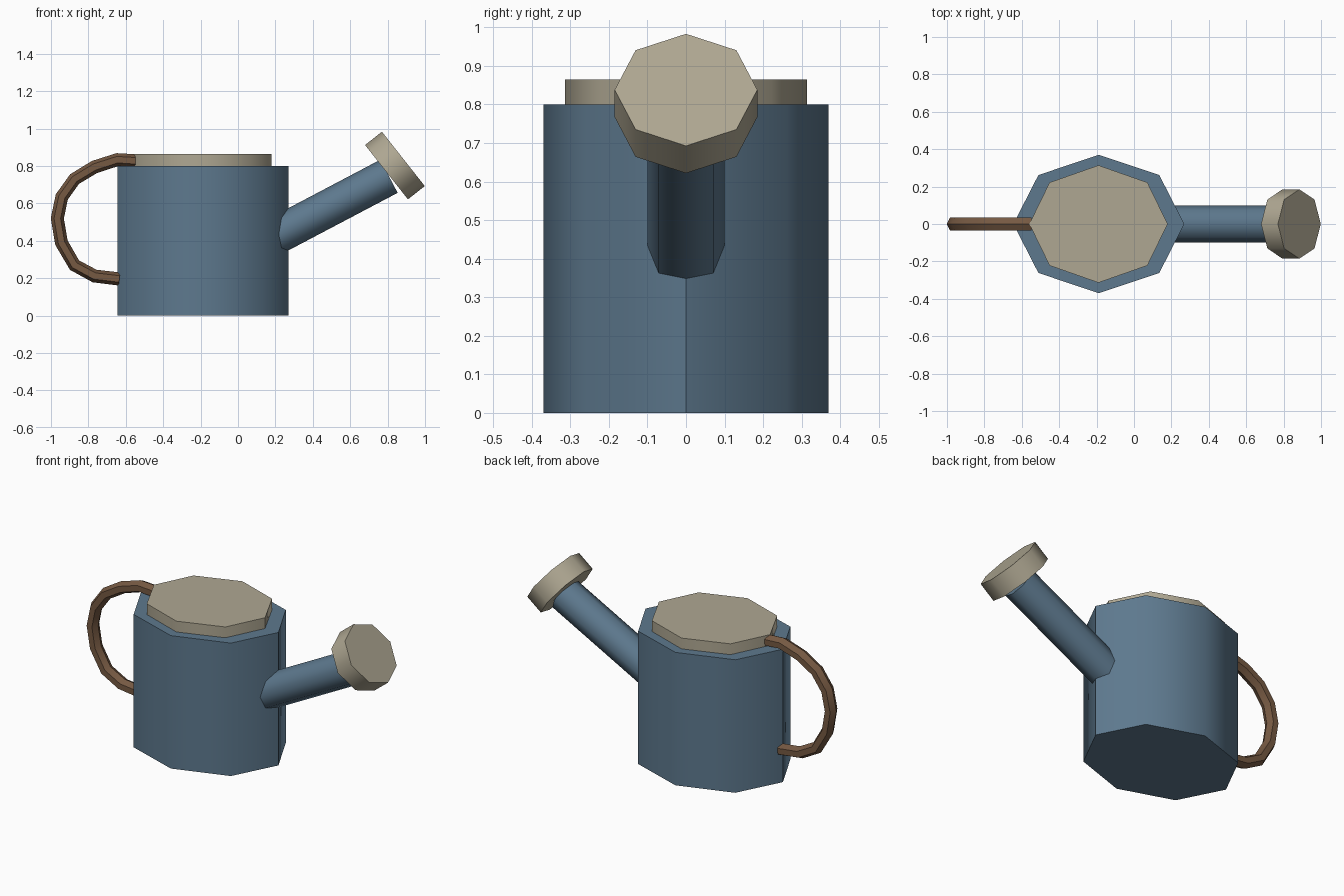
import bpy, bmesh, math
from mathutils import Vector

if "Cube" in bpy.data.objects:
    bpy.data.objects.remove(bpy.data.objects["Cube"])


def material(name, rgb):
    m = bpy.data.materials.new(name)
    m.diffuse_color = (*rgb, 1)
    m.use_nodes = True
    m.node_tree.nodes["Principled BSDF"].inputs["Base Color"].default_value = m.diffuse_color
    return m


BLUE = material("blue_metal", (0.11, 0.19, 0.27))
TAN = material("tan_metal", (0.43, 0.39, 0.29))
BROWN = material("brown_grip", (0.18, 0.10, 0.055))


def sweep(name, path, ru, rv, sides, mat):
    """Capped tube along a path in the XZ plane; ru across, rv along Y."""
    pts = [Vector((x, 0, z)) for x, z in path]
    yax = Vector((0, 1, 0))
    bm = bmesh.new()
    rings = []
    for i, p in enumerate(pts):
        before = (p - pts[i - 1]).normalized() if i else None
        after = (pts[i + 1] - p).normalized() if i < len(pts) - 1 else None
        t = ((before or after) + (after or before)).normalized()
        u = yax.cross(t)
        rings.append([bm.verts.new(p + u * ru * math.cos(a) + yax * rv * math.sin(a))
                      for a in (2 * math.pi * k / sides for k in range(sides))])
    for r0, r1 in zip(rings, rings[1:]):
        for k in range(sides):
            j = (k + 1) % sides
            bm.faces.new((r0[k], r0[j], r1[j], r1[k]))
    bm.faces.new(rings[0])
    bm.faces.new(rings[-1])
    bmesh.ops.recalc_face_normals(bm, faces=bm.faces)
    me = bpy.data.meshes.new(name)
    bm.to_mesh(me)
    bm.free()
    me.materials.append(mat)
    ob = bpy.data.objects.new(name, me)
    bpy.context.collection.objects.link(ob)
    bpy.ops.object.select_all(action='DESELECT')
    ob.select_set(True)
    bpy.context.view_layer.objects.active = ob
    bpy.ops.object.shade_smooth_by_angle(angle=math.radians(50))
    return ob


# Oval eight-sided body and lid
sweep("body", [(-0.188, 0), (-0.188, 0.80)], 0.457, 0.37, 8, BLUE)
sweep("lid", [(-0.19, 0.79), (-0.19, 0.865)], 0.37, 0.314, 8, TAN)

# Spout rising out of the body, with a tilted rose on its end
sweep("spout", [(0.12, 0.383), (0.807, 0.745)], 0.10, 0.10, 8, BLUE)
sweep("rose", [(0.794, 0.767), (0.884, 0.838)], 0.185, 0.185, 8, TAN)

# Curved handle behind the body
sweep("handle", [(-0.548, 0.828), (-0.645, 0.834), (-0.767, 0.795), (-0.874, 0.73),
                 (-0.942, 0.635), (-0.966, 0.52), (-0.944, 0.39), (-0.874, 0.27),
                 (-0.767, 0.212), (-0.634, 0.196)], 0.035, 0.04, 6, BROWN)
